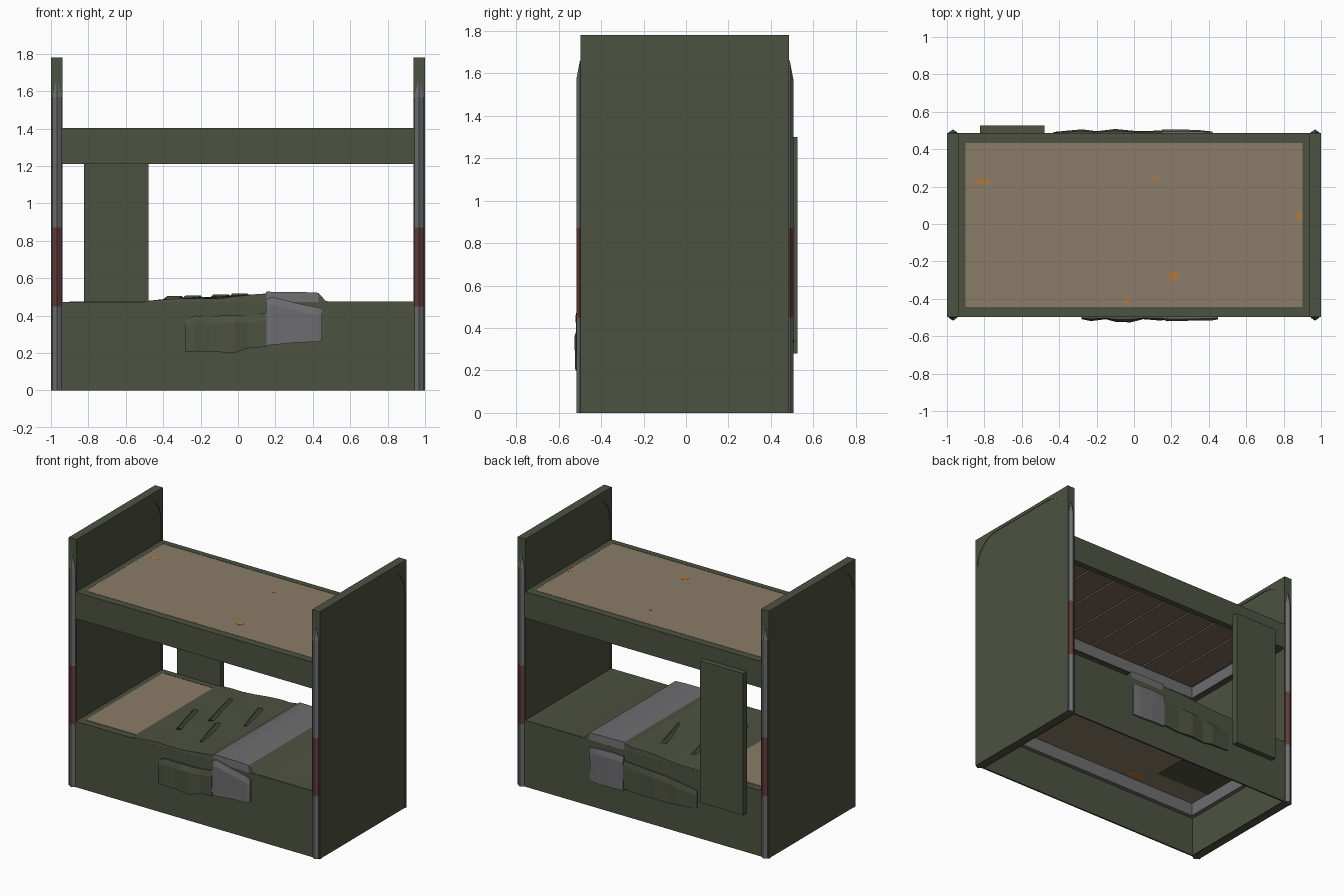
import bpy, bmesh, math

if "Cube" in bpy.data.objects:
    bpy.data.objects.remove(bpy.data.objects["Cube"])

def mat(name, r, g, b):
    m = bpy.data.materials.new(name)
    m.diffuse_color = (r, g, b, 1)
    m.use_nodes = True
    m.node_tree.nodes["Principled BSDF"].inputs["Base Color"].default_value = m.diffuse_color
    return m

GREEN = mat("olive_green", 0.075, 0.084, 0.052)
TAN = mat("mattress_tan", 0.26, 0.205, 0.14)
GRAY = mat("metal_gray", 0.155, 0.155, 0.162)
RUST = mat("rust_red", 0.125, 0.046, 0.042)
ORANGE = mat("stain_orange", 0.46, 0.19, 0.045)
BROWN = mat("slat_brown", 0.19, 0.13, 0.1)

Y0, Y1 = -0.497, 0.486      # front and back faces of the frame
YC = (Y0 + Y1) / 2

def finish(name, bm, *mats):
    bmesh.ops.recalc_face_normals(bm, faces=bm.faces)
    me = bpy.data.meshes.new(name)
    bm.to_mesh(me)
    bm.free()
    for m in mats:
        me.materials.append(m)
    ob = bpy.data.objects.new(name, me)
    bpy.context.collection.objects.link(ob)
    return ob

def box(name, x0, x1, y0, y1, z0, z1, m):
    bm = bmesh.new()
    bmesh.ops.create_cube(bm, size=1)
    for v in bm.verts:
        v.co = ((x0 + x1) / 2 + v.co.x * (x1 - x0), (y0 + y1) / 2 + v.co.y * (y1 - y0),
                (z0 + z1) / 2 + v.co.z * (z1 - z0))
    return finish(name, bm, m)

def prism(name, pts, d, m):
    """Extrude a closed outline of 3D points by vector d."""
    bm = bmesh.new()
    f = bm.faces.new([bm.verts.new(p) for p in pts])
    r = bmesh.ops.extrude_face_region(bm, geom=[f])
    bmesh.ops.translate(bm, vec=d, verts=[g for g in r["geom"] if isinstance(g, bmesh.types.BMVert)])
    return finish(name, bm, m)

def frame(name, x, y0, y1, z0, z1, t, m):
    """Four rails around a rectangle."""
    box(name + "_front", -x, x, y0, y0 + t, z0, z1, m)
    box(name + "_back", -x, x, y1 - t, y1, z0, z1, m)
    box(name + "_left", -x, -x + t, y0 + t, y1 - t, z0, z1, m)
    box(name + "_right", x - t, x, y0 + t, y1 - t, z0, z1, m)

# End panels with a raised arched border and pointed metal edge posts
def arch_border(x):
    yi, top, r = 0.472, 1.755, 0.2
    pts = [(x, Y0, 0), (x, Y0, 1.78), (x, Y1, 1.78), (x, Y1, 0), (x, YC + yi, 0)]
    arc = [(yi - r + r * math.cos(a), top - r + r * math.sin(a))
           for a in [math.pi / 2 * i / 8 for i in range(9)]]
    pts += [(x, YC + y, z) for y, z in arc]
    pts += [(x, YC - y, z) for y, z in reversed(arc)]
    return pts + [(x, YC - yi, 0)]

def post(name, sx, sy):
    wall = Y0 if sy < 0 else Y1
    bm = bmesh.new()
    rows = []
    for z, out in ((0, .02), (.45, .02), (.87, .02), (1.57, .02), (1.66, 0)):
        w = .024 if out else .004
        rows.append([bm.verts.new((sx * .968 + dx * w, wall + sy * o, z))
                     for dx, o in ((-1, -.004), (-1, .003), (0, out), (1, .003), (1, -.004))])
    for k in range(4):
        for i in range(4):
            f = bm.faces.new((rows[k][i], rows[k][i + 1], rows[k + 1][i + 1], rows[k + 1][i]))
            f.material_index = 1 if k == 1 else 0
    bm.faces.new(rows[0])
    bm.faces.new(rows[-1])
    finish(name, bm, GRAY, RUST)

for sx, side in ((-1, "left"), (1, "right")):
    a, b = sorted((sx * .943, sx * .997))
    box(side + "_end_panel", a, b, Y0 + .002, Y1 - .002, 0.0, 1.775, GREEN)
    prism(side + "_end_border", arch_border(sx * .938), (sx * .062, 0, 0), GREEN)
    for sy, fb in ((-1, "front"), (1, "back")):
        post(f"{side}_{fb}_post", sx, sy)

# Upper bunk: rails, metal inner frame, mattress, slats
frame("upper_rail", .942, Y0, Y1, 1.212, 1.402, .04, GREEN)
frame("upper_inner_frame", .902, Y0 + .04, Y1 - .04, 1.214, 1.30, .006, GRAY)
box("upper_mattress_core", -.902, .902, Y0 + .04, Y1 - .04, 1.32, 1.401, GREEN)
box("upper_mattress", -.9, .9, YC - .438, YC + .438, 1.396, 1.403, TAN)
box("upper_slat_backing", -.896, .896, Y0 + .046, Y1 - .046, 1.312, 1.322, TAN)
N = 8
for i in range(N):
    x0 = -.896 + 1.792 * i / N
    box(f"upper_slat_{i}", x0 + .006, x0 + 1.792 / N - .006, Y0 + .046, Y1 - .046, 1.300, 1.313, BROWN)

# Stains on the mattresses
def spot(name, x, y, rx, ry, m, z=1.4032):
    pts = [(x + rx * math.cos(a) * (1 if i % 2 else .85), y + ry * math.sin(a), z)
           for i, a in enumerate([math.tau * k / 9 for k in range(9)])]
    prism(name, pts, (0, 0, .001), m)

for i, (x, y, rx, ry) in enumerate(((-.81, .228, .05, .015), (.11, .245, .017, .01), (.21, -.28, .032, .024),
                                    (-.04, -.415, .014, .02), (.884, .04, .014, .03))):
    spot(f"stain_{i}", x, y, rx, ry, ORANGE)

# Lower bunk: skirt, metal inner frame, mattress
frame("lower_skirt", .942, Y0, Y1, 0, .472, .012, GREEN)
frame("lower_inner_frame", .93, Y0 + .012, Y1 - .012, .29, .385, .03, GRAY)
box("lower_mattress", -.93, .93, Y0 + .012, Y1 - .012, .385, .470, TAN)
frame("lower_mattress_edge", .942, Y0, Y1, .466, .473, .045, GREEN)
box("lower_pillow_area", -.9, -.48, YC - .438, YC + .438, .468, .476, TAN)
box("lower_patch_underside", -.9, -.46, -.29, .3, .381, .386, GREEN)
spot("underside_stain", -.35, -.39, .08, .035, ORANGE, .3835)

# Blanket: rumpled sheet over the mattress with a gray folded band
PROF = ((-.5, .477), (-.4, .482), (-.3, .488), (-.2, .494), (-.1, .498), (0, .504), (.08, .508),
        (.148, .518), (.152, .528), (.25, .527), (.35, .526), (.43, .522), (.47, .477), (.94, .476))
bm = bmesh.new()
NY = 12
ROWS = [(Y0, 0)] + [(Y0 + .003 + (Y1 - Y0 - .006) * j / NY, 1) for j in range(NY + 1)] + [(Y1, 0)]
grid = []
for x, z in PROF:
    col = []
    for y, up in ROWS:
        wob = .006 * math.sin(14 * x + 15 * (y - Y0)) if -.45 < x < .14 else 0
        col.append(bm.verts.new((x, y, max(.474, z + wob) if up else .468)))
    grid.append(col)
for i in range(len(PROF) - 1):
    for j in range(len(ROWS) - 1):
        f = bm.faces.new((grid[i][j], grid[i + 1][j], grid[i + 1][j + 1], grid[i][j + 1]))
        f.smooth = 0 < j < len(ROWS) - 2
        f.material_index = 1 if .15 < PROF[i][0] < .42 else 0
blanket = finish("blanket", bm, GREEN, GRAY)
if blanket.data.polygons[3].normal.z < 0:
    blanket.data.flip_normals()

# Creases on the blanket
for i, (x, y, l) in enumerate(((-.3, -.1, .3), (-.2, .14, .34), (-.05, -.2, .3), (.05, .15, .28))):
    z = .497 + .04 * (x + .3)
    p = [(x - .02, y - l / 2, z - .01), (x + .014, y - l / 2 + .02, z - .01), (x, y - l / 2, z + .007)]
    prism(f"blanket_crease_{i}", p, (-.08, l, 0), GREEN)

# Draped flaps on both sides: columns of (x, top, bottom, bulge)
def flap(name, cols, s, m):
    wall = Y0 if s < 0 else Y1
    bm = bmesh.new()
    rings = []
    for x, zt, zb, o in cols:
        rings.append([bm.verts.new((x, wall + s * d, z)) for d, z in
                      ((-.004, zt), (o * .5, zt), (o, zt - .04), (o * .85, zb), (-.004, zb))])
    for a, b in zip(rings, rings[1:]):
        for k in range(5):
            bm.faces.new((a[k], b[k], b[(k + 1) % 5], a[(k + 1) % 5]))
    bm.faces.new(rings[0])
    bm.faces.new(rings[-1])
    finish(name, bm, m)

flap("front_green_flap", ((-.28, .375, .205, .012), (-.23, .4, .21, .022), (-.15, .395, .205, .012),
     (-.1, .4, .205, .026), (-.02, .4, .2, .029), (.05, .4, .225, .012), (.152, .415, .235, .02)), -1, GREEN)
flap("front_gray_flap", ((.15, .485, .24, .014), (.18, .5, .243, .023), (.3, .47, .255, .02),
     (.42, .445, .26, .018), (.45, .43, .265, .012)), -1, GRAY)
flap("back_green_flap", ((-.43, .34, .21, .006), (-.28, .365, .2, .02), (-.2, .375, .19, .01),
     (-.1, .385, .195, .022), (.02, .39, .19, .01), (.152, .4, .2, .014)), 1, GREEN)
flap("back_gray_flap", ((.15, .43, .185, .018), (.25, .435, .185, .02), (.36, .43, .18, .015),
     (.42, .42, .185, .008)), 1, GRAY)

# Board hung on the back
box("back_board", -.823, -.478, Y1 - .004, .526, .28, 1.3, GREEN)
